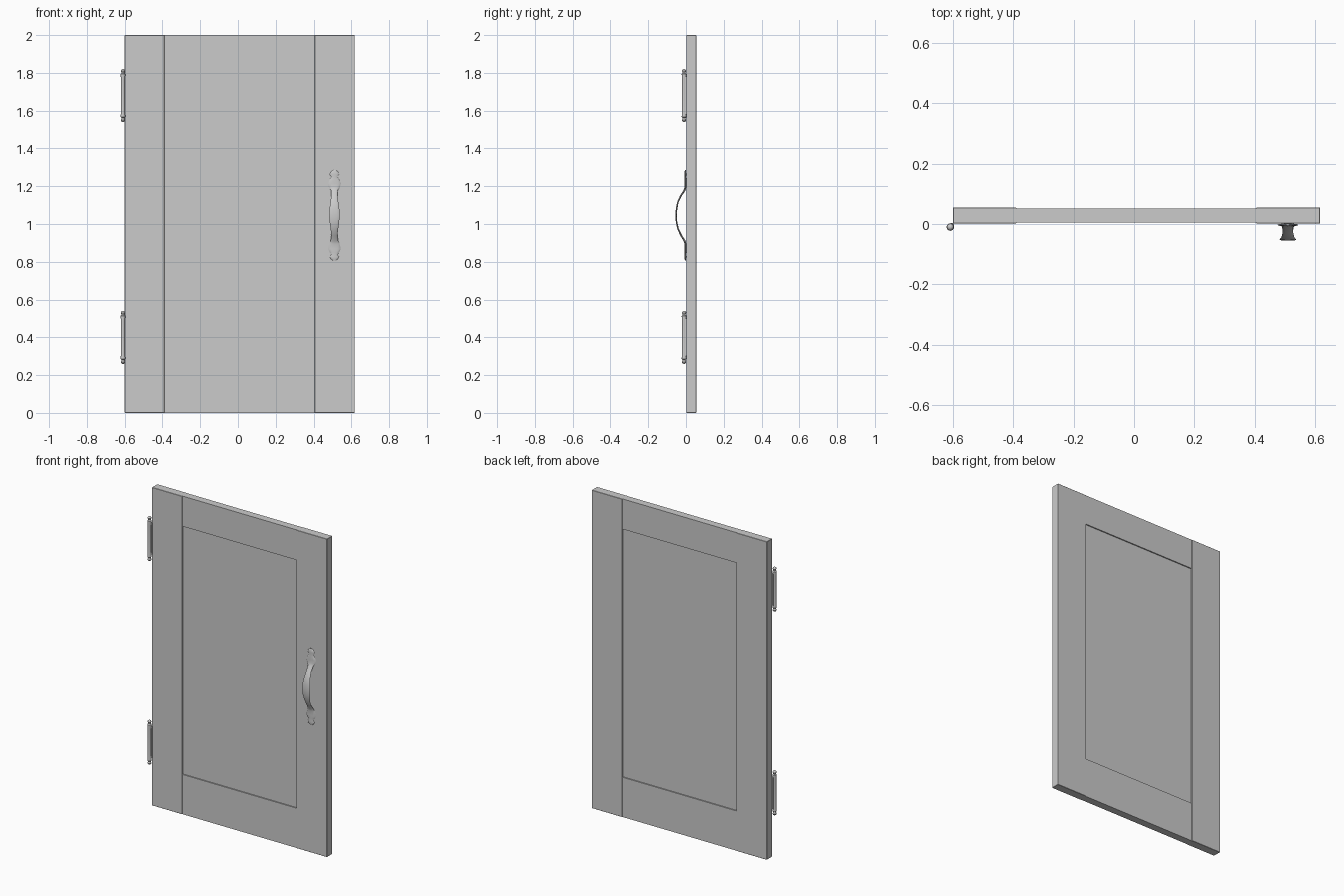
import bpy, bmesh, math
from mathutils import Vector

if "Cube" in bpy.data.objects:
    bpy.data.objects.remove(bpy.data.objects["Cube"])


def make_object(name, bm, smooth=False):
    bmesh.ops.recalc_face_normals(bm, faces=bm.faces[:])
    me = bpy.data.meshes.new(name)
    bm.to_mesh(me)
    bm.free()
    ob = bpy.data.objects.new(name, me)
    bpy.context.collection.objects.link(ob)
    if smooth:
        bpy.ops.object.select_all(action='DESELECT')
        ob.select_set(True)
        bpy.context.view_layer.objects.active = ob
        bpy.ops.object.shade_smooth_by_angle(angle=math.radians(40))
    return ob


def board(name, x, y, z, bevel=0.0015):
    bm = bmesh.new()
    bmesh.ops.create_cube(bm, size=1)
    for v in bm.verts:
        v.co = [lo + (c + 0.5) * (hi - lo) for c, (lo, hi) in zip(v.co, (x, y, z))]
    ob = make_object(name, bm)
    if bevel:
        mod = ob.modifiers.new("soft_edges", 'BEVEL')
        mod.width = bevel
        mod.segments = 1
    return ob


def loft(rings):
    # skin closed rings and cap both ends
    bm = bmesh.new()
    loops = [[bm.verts.new(p) for p in ring] for ring in rings]
    n = len(loops[0])
    for a, b in zip(loops, loops[1:]):
        for i in range(n):
            j = (i + 1) % n
            bm.faces.new((a[i], a[j], b[j], b[i]))
    bm.faces.new(loops[0])
    bm.faces.new(loops[-1])
    return bm


# door frame: two stiles, two slightly thinner rails, recessed panel
board("left_stile", (-0.60, -0.39), (0.002, 0.055), (0, 2))
board("right_stile", (0.405, 0.617), (0.002, 0.055), (0, 2))
board("top_rail", (-0.395, 0.41), (0.005, 0.052), (1.81, 2), 0)
board("bottom_rail", (-0.395, 0.41), (0.005, 0.052), (0, 0.25), 0)
board("panel", (-0.40, 0.415), (0.012, 0.045), (0.24, 1.82), 0)

# pull handle: (z, y, width, thickness) along a bowed strap with leaf-shaped ends
stations = [
    (1.285, -0.002, 0.012, 0.006), (1.278, -0.003, 0.036, 0.008),
    (1.262, -0.003, 0.050, 0.009), (1.250, -0.003, 0.030, 0.008),
    (1.238, -0.003, 0.046, 0.009), (1.215, -0.003, 0.070, 0.010),
    (1.195, -0.003, 0.058, 0.010), (1.178, -0.008, 0.036, 0.010),
    (1.150, -0.027, 0.034, 0.009), (1.115, -0.043, 0.042, 0.008),
    (1.080, -0.050, 0.052, 0.008), (1.045, -0.052, 0.056, 0.007),
    (1.010, -0.050, 0.050, 0.008), (0.975, -0.042, 0.040, 0.008),
    (0.940, -0.026, 0.032, 0.009), (0.912, -0.008, 0.040, 0.010),
    (0.895, -0.003, 0.056, 0.010), (0.868, -0.003, 0.068, 0.010),
    (0.850, -0.003, 0.050, 0.009), (0.838, -0.003, 0.030, 0.008),
    (0.826, -0.003, 0.048, 0.009), (0.814, -0.003, 0.036, 0.008),
    (0.806, -0.002, 0.012, 0.006),
]
rings = []
for i, (z, y, w, t) in enumerate(stations):
    before = stations[max(i - 1, 0)]
    after = stations[min(i + 1, len(stations) - 1)]
    tangent = Vector((0, after[1] - before[1], after[0] - before[0])).normalized()
    normal = tangent.cross(Vector((1, 0, 0)))
    ring = []
    for k in range(12):
        a = math.tau * k / 12
        ring.append(Vector((0.51 + math.cos(a) * w / 2, y, z)) + normal * math.sin(a) * t / 2)
    rings.append(ring)
make_object("pull_handle", loft(rings), True)

# hinge barrels: turned profile (height, radius) with finials at both ends
half = [
    (0.0, 0.0105), (0.085, 0.0105), (0.108, 0.0125), (0.114, 0.0125),
    (0.119, 0.0075), (0.123, 0.0085), (0.130, 0.0115), (0.136, 0.0095), (0.140, 0.004),
]
profile = [(-h, r) for h, r in half[:0:-1]] + half
for name, zc in (("lower_hinge", 0.40), ("upper_hinge", 1.68)):
    rings = [[(-0.609 + r * math.cos(math.tau * k / 16),
               -0.010 + r * math.sin(math.tau * k / 16), zc + h) for k in range(16)]
             for h, r in profile]
    make_object(name, loft(rings), True)
    # thin leaf joining the barrel to the stile
    board(name + "_leaf", (-0.609, -0.597), (-0.006, 0.004), (zc - 0.10, zc + 0.10), 0)
